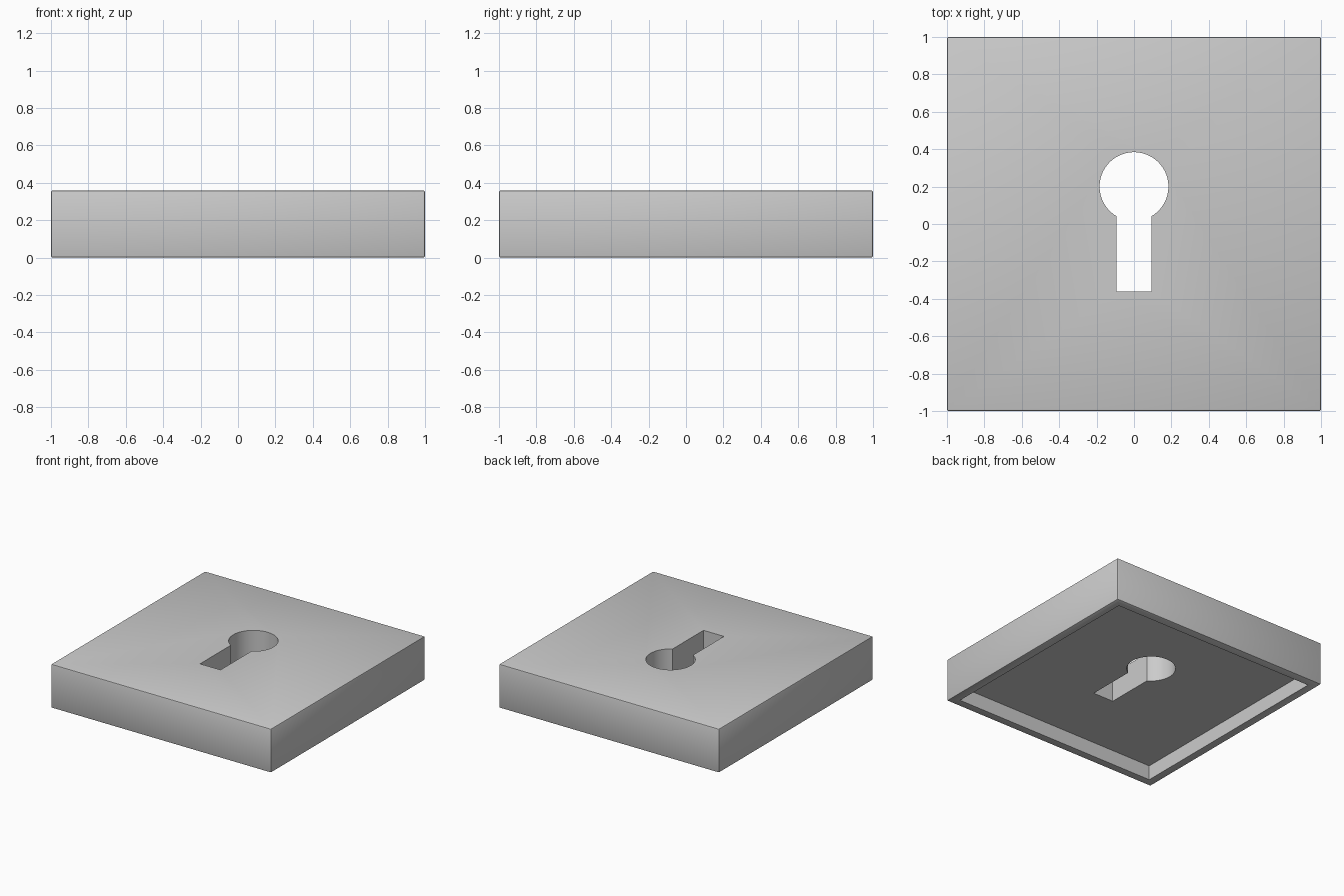
import bpy, bmesh
from math import sin, cos, asin, pi

if "Cube" in bpy.data.objects:
    bpy.data.objects.remove(bpy.data.objects["Cube"])


def add_object(name, bm):
    mesh = bpy.data.meshes.new(name)
    bmesh.ops.recalc_face_normals(bm, faces=bm.faces)
    bm.to_mesh(mesh)
    bm.free()
    obj = bpy.data.objects.new(name, mesh)
    bpy.context.collection.objects.link(obj)
    return obj


def prism(name, outline, z0, z1):
    """Extrude a flat outline between two heights."""
    bm = bmesh.new()
    face = bm.faces.new([bm.verts.new((x, y, z0)) for x, y in outline])
    top = bmesh.ops.extrude_face_region(bm, geom=[face])["geom"]
    verts = [v for v in top if isinstance(v, bmesh.types.BMVert)]
    bmesh.ops.translate(bm, verts=verts, vec=(0, 0, z1 - z0))
    return add_object(name, bm)


def square(h):
    return [(-h, -h), (h, -h), (h, h), (-h, h)]


# Square plate with finely bevelled outer edges
plate = prism("keyhole_plate", square(1.0), 0.0, 0.36)
bevel = plate.modifiers.new("edge_bevel", 'BEVEL')
bevel.width = 0.01
bevel.segments = 2

# Shallow recess underneath, leaving a thin rim
recess = prism("recess_cutter", square(0.93), -0.1, 0.12)

# Keyhole: round head joined to a straight slot
r, cy, w, slot_end, n = 0.184, 0.2, 0.093, -0.36, 64
start = -pi / 2 + asin(w / r)
sweep = 2 * pi - 2 * asin(w / r)
outline = [(-w, slot_end), (w, slot_end)]
outline += [(r * cos(start + sweep * i / n), cy + r * sin(start + sweep * i / n))
            for i in range(n + 1)]
keyhole = prism("keyhole_cutter", outline, -0.2, 0.6)

for cutter in (recess, keyhole):
    cutter.hide_render = True
    cut = plate.modifiers.new(cutter.name, 'BOOLEAN')
    cut.operation = 'DIFFERENCE'
    cut.solver = 'EXACT'
    cut.object = cutter

# Apply the modifiers, then remove the cutters
bpy.context.view_layer.objects.active = plate
plate.select_set(True)
for name in [m.name for m in plate.modifiers]:
    bpy.ops.object.modifier_apply(modifier=name)
for cutter in (recess, keyhole):
    bpy.data.objects.remove(cutter)
bpy.ops.object.shade_smooth_by_angle()
